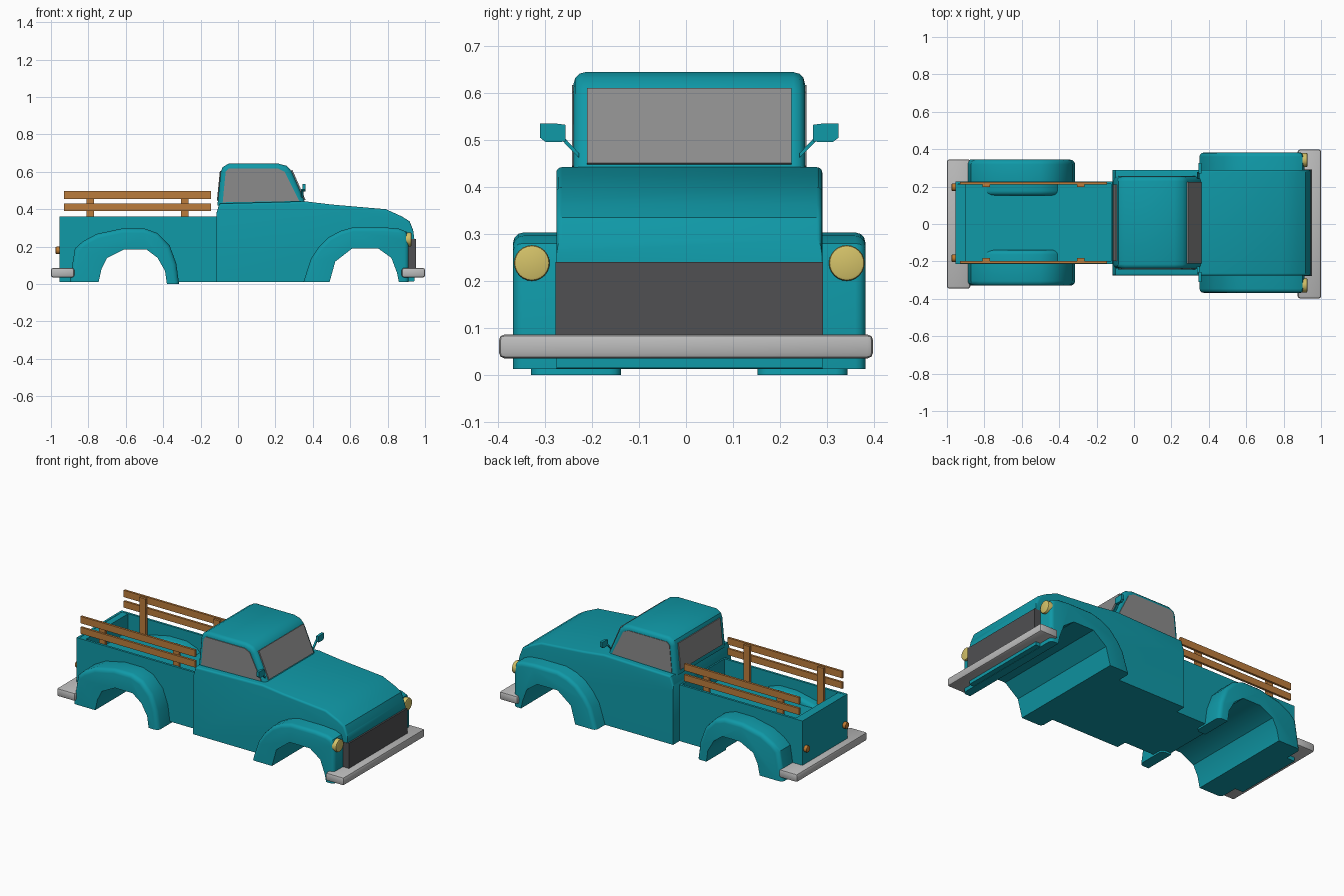
import bpy, bmesh, math
from mathutils import Vector, Matrix

if "Cube" in bpy.data.objects:
    bpy.data.objects.remove(bpy.data.objects["Cube"])

YC = 0.007  # body centre line


def mat(name, r, g, b):
    m = bpy.data.materials.new(name)
    m.diffuse_color = (r, g, b, 1)
    m.use_nodes = True
    m.node_tree.nodes["Principled BSDF"].inputs["Base Color"].default_value = m.diffuse_color
    return m


TEAL = mat("teal paint", 0.005, 0.32, 0.39)
GLASS = mat("grey glass", 0.26, 0.26, 0.26)
CHROME = mat("light metal", 0.50, 0.50, 0.50)
DARK = mat("dark grille", 0.08, 0.08, 0.085)
LAMP = mat("yellow lamp", 0.66, 0.54, 0.14)
WOOD = mat("wood", 0.50, 0.20, 0.045)
AMBER = mat("orange lamp", 0.50, 0.19, 0.03)


def finish(bm, name, material):
    bmesh.ops.recalc_face_normals(bm, faces=bm.faces)
    me = bpy.data.meshes.new(name)
    bm.to_mesh(me)
    bm.free()
    ob = bpy.data.objects.new(name, me)
    me.materials.append(material)
    bpy.context.collection.objects.link(ob)
    bpy.ops.object.select_all(action='DESELECT')
    ob.select_set(True)
    bpy.context.view_layer.objects.active = ob
    bpy.ops.object.shade_smooth_by_angle(angle=math.radians(32))
    return ob


def extrude(name, pts, y0, y1, material, nbev=0, off=0.02, segs=3, pocket=None):
    """Extrude an xz profile along y; round side edges along the first nbev points."""
    bm = bmesh.new()
    a = [bm.verts.new((x, y0, z)) for x, z in pts]
    b = [bm.verts.new((x, y1, z)) for x, z in pts]
    n = len(pts)
    bm.faces.new(a)
    bm.faces.new(b[::-1])
    sides = [bm.faces.new((a[i], b[i], b[(i + 1) % n], a[(i + 1) % n])) for i in range(n)]
    bmesh.ops.recalc_face_normals(bm, faces=bm.faces)
    if pocket:
        side, depth, lip = pocket
        f = sides[side]
        bmesh.ops.inset_region(bm, faces=[f], thickness=lip)
        f = bmesh.ops.extrude_discrete_faces(bm, faces=[f])["faces"][0]
        bmesh.ops.translate(bm, verts=f.verts, vec=(0, 0, -depth))
    if nbev:
        edges = [bm.edges.get((r[i], r[i + 1])) for r in (a, b) for i in range(nbev - 1)]
        bmesh.ops.bevel(bm, geom=edges, offset=off, segments=segs, profile=0.5,
                        affect='EDGES', clamp_overlap=True)
    return finish(bm, name, material)


def box(name, lo, hi, material, bevel=0):
    lo, hi = Vector(lo), Vector(hi)
    bm = bmesh.new()
    bmesh.ops.create_cube(bm, size=1)
    for v in bm.verts:
        v.co = (lo + hi) / 2 + v.co * (hi - lo)
    if bevel:
        bmesh.ops.bevel(bm, geom=bm.edges[:], offset=bevel, segments=2, profile=0.5, affect='EDGES')
    return finish(bm, name, material)


def lamp(name, x0, x1, y, z, r, material):
    bm = bmesh.new()
    m = Matrix.Translation(((x0 + x1) / 2, y, z)) @ Matrix.Rotation(math.pi / 2, 4, 'Y')
    bmesh.ops.create_cone(bm, cap_ends=True, segments=24, radius1=r, radius2=r,
                          depth=abs(x1 - x0), matrix=m)
    rim = [e for e in bm.edges if all(abs(v.co.x - x1) < 1e-4 for v in e.verts)]
    bmesh.ops.bevel(bm, geom=rim, offset=0.006, segments=2, profile=0.5, affect='EDGES')
    return finish(bm, name, material)


# wheel arch openings, from front foot to back foot
front_arch = [(0.86, 0.012), (0.85, 0.06), (0.82, 0.14), (0.75, 0.19), (0.61, 0.19),
              (0.52, 0.12), (0.49, 0.012)]
rear_arch = [(-0.38, 0.0), (-0.39, 0.07), (-0.43, 0.14), (-0.49, 0.185), (-0.61, 0.185),
             (-0.70, 0.14), (-0.73, 0.08), (-0.745, 0.012)]

# cab base and hood
hood = [(-0.115, 0.38), (-0.10, 0.43), (0.36, 0.442), (0.50, 0.425), (0.79, 0.40),
        (0.875, 0.362), (0.918, 0.335), (0.936, 0.29), (0.943, 0.24), (0.943, 0.015)]
extrude("cab_and_hood", hood + front_arch + [(-0.115, 0.012)], YC - 0.283, YC + 0.283,
        TEAL, 8, 0.035, 4)

# cab roof
roof = [(-0.11, 0.42), (-0.092, 0.60), (-0.082, 0.625), (-0.05, 0.644), (0.215, 0.644),
        (0.26, 0.632), (0.285, 0.605), (0.362, 0.43)]
extrude("cab_roof", roof, YC - 0.246, YC + 0.246, TEAL, 8, 0.024, 3)

# windows
for s, tag in ((1, "left"), (-1, "right")):
    y = YC + s * 0.246
    extrude(tag + "_window", [(-0.082, 0.437), (-0.066, 0.60), (-0.05, 0.617), (0.215, 0.617),
                              (0.25, 0.60), (0.328, 0.444)],
            y - 0.004, y + 0.003, GLASS)
extrude("windshield", [(0.284, 0.607), (0.354, 0.448), (0.361, 0.451), (0.291, 0.610)],
        YC - 0.218, YC + 0.218, GLASS)
extrude("rear_window", [(-0.107, 0.445), (-0.091, 0.605), (-0.097, 0.606), (-0.113, 0.446)],
        YC - 0.205, YC + 0.205, GLASS)

# cargo bed with open pocket
extrude("cargo_bed", [(-0.955, 0.012), (-0.955, 0.36), (-0.11, 0.36), (-0.11, 0.012), (-0.3799, 0.012)]
        + rear_arch[1:], YC - 0.22, YC + 0.22, TEAL, pocket=(1, 0.11, 0.02))
box("tailgate", (-0.94, YC - 0.205, 0.24), (-0.90, YC + 0.205, 0.359), TEAL)

# fenders
front_fender = [(0.35, 0.012), (0.39, 0.135), (0.43, 0.195), (0.485, 0.25), (0.545, 0.283),
                (0.615, 0.303), (0.78, 0.303), (0.86, 0.296), (0.90, 0.28), (0.912, 0.24),
                (0.912, 0.012)]
extrude("front_fenders", front_fender + front_arch, YC - 0.375, YC + 0.375, TEAL, 11, 0.022, 3)
rear_fender = [(-0.90, 0.012), (-0.872, 0.19), (-0.83, 0.228), (-0.755, 0.268), (-0.62, 0.297),
               (-0.50, 0.297), (-0.43, 0.272), (-0.365, 0.205), (-0.33, 0.11), (-0.315, 0.0)]
for s, tag in ((1, "left"), (-1, "right")):
    ys = sorted((YC + s * 0.145, YC + s * 0.337))
    extrude(tag + "_rear_fender", rear_fender + rear_arch, ys[0], ys[1], TEAL, 10, 0.025, 3)

# grille and bumpers
box("grille", (0.90, YC - 0.285, 0.075), (0.953, YC + 0.285, 0.24), DARK)
box("front_bumper", (0.875, -0.398, 0.035), (1.0, 0.398, 0.086), CHROME, 0.012)
box("rear_bumper", (-1.0, -0.345, 0.035), (-0.875, 0.345, 0.086), CHROME, 0.012)

for s, tag in ((1, "left"), (-1, "right")):
    # lamps
    lamp(tag + "_headlight", 0.895, 0.927, YC + s * 0.335, 0.238, 0.038, LAMP)
    lamp(tag + "_tail_light", -0.95, -0.976, YC + s * 0.19, 0.18, 0.02, AMBER)
    # wooden side rails
    y = YC + s * 0.211
    for k, (z0, z1) in enumerate(((0.39, 0.43), (0.455, 0.497))):
        box(f"{tag}_rail_{k}", (-0.93, y - 0.007, z0), (-0.145, y + 0.007, z1), WOOD)
    yp = y - s * 0.013
    for k, x in enumerate((-0.79, -0.285)):
        box(f"{tag}_rail_post_{k}", (x - 0.021, yp - 0.008, 0.25), (x + 0.021, yp + 0.008, 0.49), WOOD)
    # door mirror: rounded plate and stalk, in the yz plane
    for part, pts, x0, x1 in (
            ("mirror", [(0.263, 0.497), (0.263, 0.532), (0.285, 0.535), (0.318, 0.535),
                        (0.318, 0.505), (0.305, 0.495), (0.28, 0.495)], 0.345, 0.361),
            ("mirror_stalk", [(0.235, 0.462), (0.235, 0.472), (0.268, 0.507), (0.272, 0.50)], 0.338, 0.350)):
        bm = bmesh.new()
        f = bm.faces.new([bm.verts.new((x0, YC + s * p, z)) for p, z in pts])
        r = bmesh.ops.extrude_face_region(bm, geom=[f])
        bmesh.ops.translate(bm, vec=(x1 - x0, 0, 0),
                            verts=[v for v in r["geom"] if isinstance(v, bmesh.types.BMVert)])
        finish(bm, f"{tag}_{part}", TEAL)
